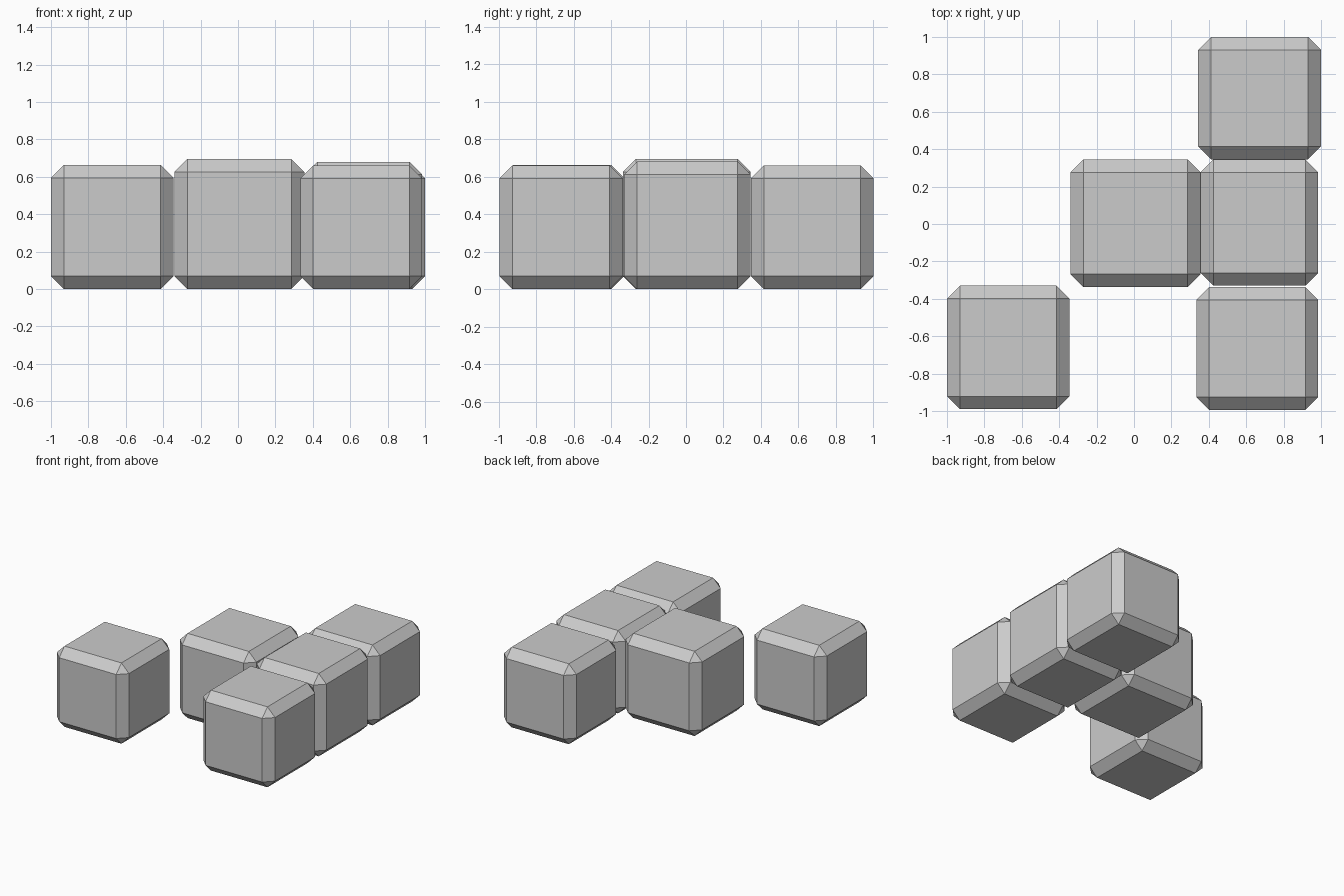
import bpy

if "Cube" in bpy.data.objects:
    bpy.data.objects.remove(bpy.data.objects["Cube"])

BEVEL = 0.069


def chamfered_block(name, x0, x1, y0, y1, height):
    """Box standing on z = 0 with every edge flat-chamfered."""
    bpy.ops.mesh.primitive_cube_add(
        size=1, location=((x0 + x1) / 2, (y0 + y1) / 2, height / 2))
    block = bpy.context.object
    block.name = name
    block.scale = (x1 - x0, y1 - y0, height)
    bpy.ops.object.transform_apply(location=False, rotation=False, scale=True)
    bevel = block.modifiers.new("chamfer", 'BEVEL')
    bevel.width = BEVEL
    bevel.segments = 1
    bevel.limit_method = 'NONE'


# Lone block at the front left
chamfered_block("front_left_block", -1.0, -0.345, -0.99, -0.33, 0.663)
# Slightly larger block in the middle
chamfered_block("centre_block", -0.34, 0.355, -0.337, 0.345, 0.695)
# Row of three along the right side
chamfered_block("front_right_block", 0.333, 0.985, -0.995, -0.338, 0.66)
chamfered_block("middle_right_block", 0.355, 0.985, -0.33, 0.345, 0.68)
chamfered_block("back_right_block", 0.343, 1.0, 0.346, 1.0, 0.66)
